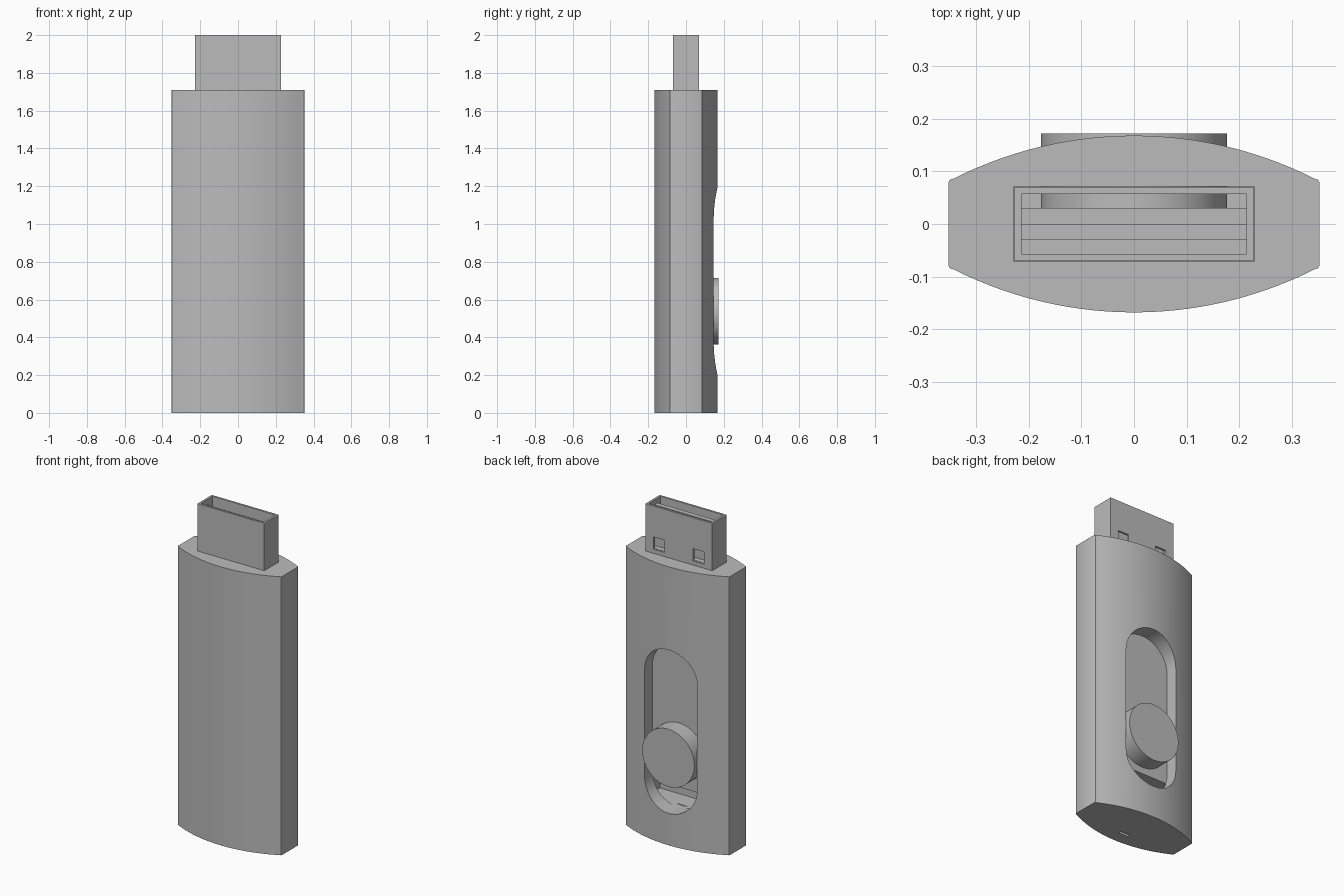
import bpy, bmesh
from math import sin, cos, pi, asin
from mathutils import Vector

cube = bpy.data.objects.get("Cube")
if cube:
    bpy.data.objects.remove(cube, do_unlink=True)

grey = bpy.data.materials.new("plain grey")
grey.use_nodes = True
grey.diffuse_color = (0.5, 0.5, 0.5, 1)
grey.node_tree.nodes["Principled BSDF"].inputs["Base Color"].default_value = (0.5, 0.5, 0.5, 1)


def prism(name, outline, push):
    """Extrude a closed 3D outline along a vector."""
    bm = bmesh.new()
    face = bm.faces.new([bm.verts.new(p) for p in outline])
    new = bmesh.ops.extrude_face_region(bm, geom=[face])["geom"]
    bmesh.ops.translate(bm, vec=Vector(push),
                        verts=[v for v in new if isinstance(v, bmesh.types.BMVert)])
    bmesh.ops.recalc_face_normals(bm, faces=bm.faces)
    mesh = bpy.data.meshes.new(name)
    bm.to_mesh(mesh)
    bm.free()
    mesh.materials.append(grey)
    ob = bpy.data.objects.new(name, mesh)
    bpy.context.collection.objects.link(ob)
    return ob


def box(name, x, y, z):
    (x0, x1), (y0, y1) = x, y
    return prism(name, [(x0, y0, z[0]), (x1, y0, z[0]), (x1, y1, z[0]), (x0, y1, z[0])],
                 (0, 0, z[1] - z[0]))


def stadium(name, radius, low, high, y0, y1, steps=32):
    """Upright rounded slot, or a disc when low equals high."""
    pts = [(radius * cos(pi * i / steps), y0, high + radius * sin(pi * i / steps))
           for i in range(steps + 1)]
    lower = [(-x, y, low - (z - high)) for x, y, z in pts]
    if low == high:
        lower = lower[1:-1]
    return prism(name, pts + lower, (0, y1 - y0, 0))


def cut(ob, *cutters):
    for c in cutters:
        mod = ob.modifiers.new(c.name, 'BOOLEAN')
        mod.operation, mod.solver, mod.object = 'DIFFERENCE', 'EXACT', c
        c.hide_render = True
        c.hide_viewport = True
        c.display_type = 'WIRE'


def smooth(ob):
    bpy.ops.object.select_all(action='DESELECT')
    ob.select_set(True)
    bpy.context.view_layer.objects.active = ob
    bpy.ops.object.shade_smooth_by_angle(angle=pi / 6)


# Body: lens-shaped section with small rounded corners
RADIUS, DEPTH, EDGE, STEPS = 0.76, 0.168, 0.343, 28
sweep = asin(EDGE / RADIUS)
arc = []
for i in range(STEPS + 1):
    a = sweep - 2 * sweep * i / STEPS
    arc.append((RADIUS * sin(a), DEPTH - RADIUS * (1 - cos(a)), 0))
half = [(0.353, 0.078, 0), (0.35, 0.084, 0)] + arc + [(-0.35, 0.084, 0), (-0.353, 0.078, 0)]
body = prism("body", half + [(-x, -y, z) for x, y, z in half], (0, 0, 1.71))

# Openings in the body: connector cavity, thumb slot, strap hole
cut(body,
    box("cavity_cutter", (-0.228, 0.228), (-0.071, 0.071), (0.2, 1.9)),
    stadium("slot_cutter", 0.179, 0.375, 1.02, 0.04, 0.3),
    box("strap_hole_cutter", (-0.035, 0.035), (-0.09, -0.072), (-0.1, 0.06)))
smooth(body)

# Connector shell: hollow sleeve with two windows at the back
shell = box("connector_shell", (-0.227, 0.227), (-0.07, 0.07), (0.32, 2))
cut(shell,
    box("shell_bore_cutter", (-0.214, 0.214), (-0.057, 0.057), (0.34, 2.1)),
    *[box(f"window_cutter_{n}", (x - 0.037, x + 0.037), (0.03, 0.1), (1.735, 1.81))
      for n, x in (("left", 0.135), ("right", -0.135))])

# Contact tongue and the carrier board behind it
box("contact_tongue", (-0.214, 0.214), (-0.03, 0), (0.34, 1.97))
box("carrier_board", (-0.214, 0.214), (0, 0.03), (0.34, 1.72))

# Thumb button riding in the slot
button = stadium("thumb_button", 0.177, 0.538, 0.538, 0.03, 0.172)
smooth(button)
